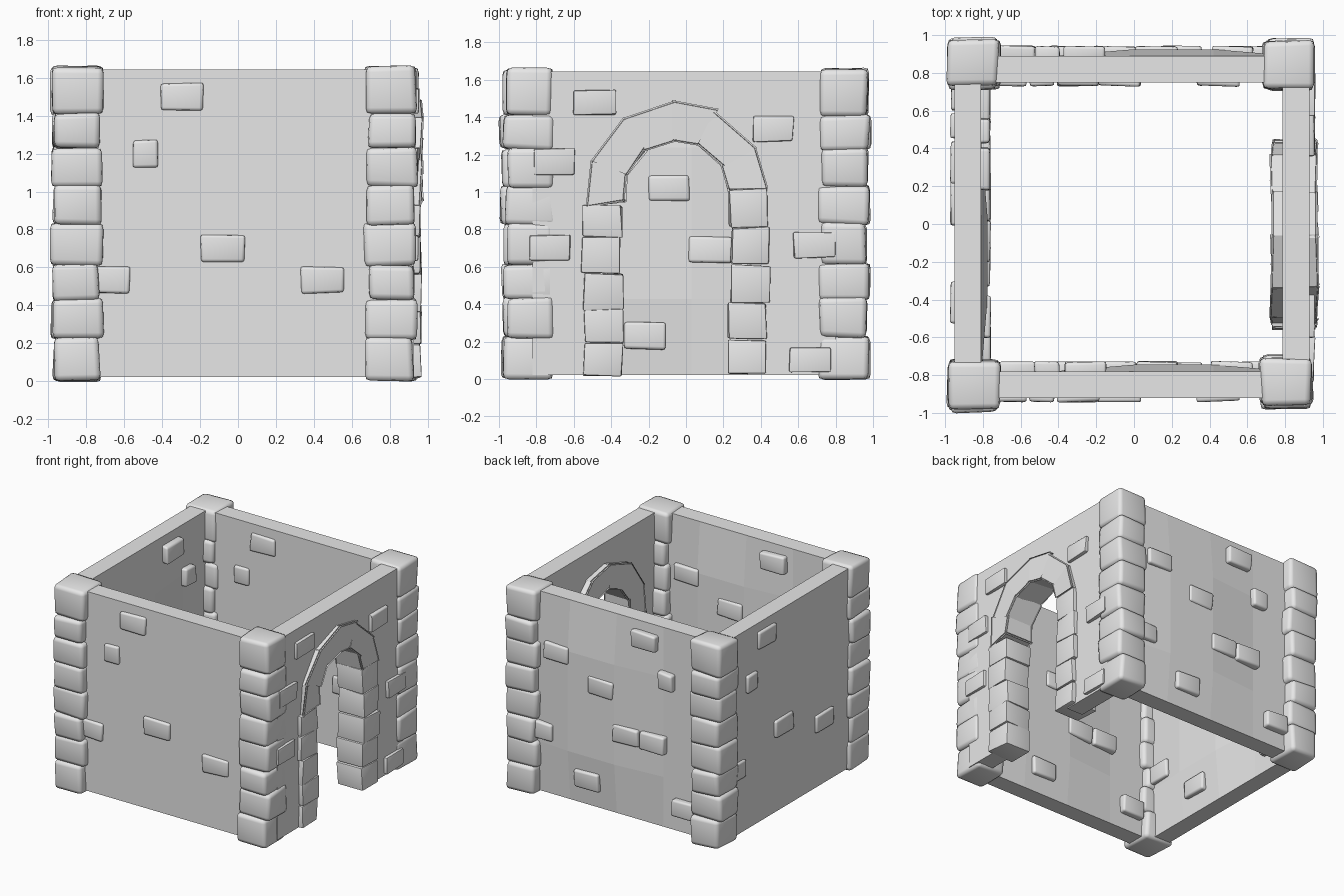
import bpy, bmesh, math, random
from mathutils import Matrix, Vector

random.seed(4)
if "Cube" in bpy.data.objects:
    bpy.data.objects.remove(bpy.data.objects["Cube"], do_unlink=True)

grey = bpy.data.materials.new("stone_grey")
grey.use_nodes = True
grey.diffuse_color = (0.8, 0.8, 0.8, 1)
grey.node_tree.nodes["Principled BSDF"].inputs["Base Color"].default_value = (0.8, 0.8, 0.8, 1)

BASE, TOP = 0.02, 1.645


def finish(bm, name, smooth=None, matrix=Matrix()):
    """Turn a bmesh into a named object; smooth is the sharp-edge angle."""
    bmesh.ops.recalc_face_normals(bm, faces=bm.faces)
    mesh = bpy.data.meshes.new(name)
    bm.to_mesh(mesh)
    bm.free()
    mesh.materials.append(grey)
    obj = bpy.data.objects.new(name, mesh)
    bpy.context.collection.objects.link(obj)
    obj.matrix_world = matrix
    if smooth:
        bpy.ops.object.select_all(action='DESELECT')
        obj.select_set(True)
        bpy.context.view_layer.objects.active = obj
        bpy.ops.object.shade_smooth_by_angle(angle=math.radians(smooth))
    return obj


def stone(bm, place, bevel, jitter):
    """Worn block: place() maps a -1..1 cube to the wanted shape."""
    verts = bmesh.ops.create_cube(bm, size=2)["verts"]
    for v in verts:
        wobble = Vector([random.uniform(-jitter, jitter) for _ in range(3)])
        v.co = Vector(place(*v.co)) + wobble
    edges = list({e for v in verts for e in v.link_edges})
    bmesh.ops.bevel(bm, geom=verts + edges, offset=bevel, segments=2,
                    profile=0.6, affect='EDGES')


def box(center, size):
    return lambda *p: [c + s * q / 2 for c, s, q in zip(center, size, p)]


# Plain walls: bricks on the outer (a) and inner (b) side, as (along, height, width)
SIDE_A = [(-.295, 1.5, .22), (-.49, 1.2, .13), (-.08, .7, .23),
          (.445, .535, .23), (-.67, .535, .2)]
SIDE_B = [(.52, 1.2, .22), (.12, 1.02, .22), (-.26, 1.5, .22), (-.46, 1.22, .13),
          (-.1, .69, .23), (-.34, .69, .22), (.25, .23, .22), (.66, .53, .2),
          (-.62, .22, .2)]


def plain_wall(name, matrix):
    bm = bmesh.new()
    bmesh.ops.create_cube(bm, size=1)
    bmesh.ops.scale(bm, vec=(1.68, .14, TOP - BASE), verts=bm.verts)
    bmesh.ops.translate(bm, vec=(0, -.85, (TOP + BASE) / 2), verts=bm.verts)
    long_edges = [e for e in bm.edges if e.calc_length() > .5]
    bmesh.ops.subdivide_edges(bm, edges=long_edges, cuts=3, use_grid_fill=True)
    # shallow swelling on the inner side
    for v in bm.verts:
        if v.co.y > -.8 and -.1 < v.co.x < .7 and .1 < v.co.z < 1.5:
            v.co.y += .035
    finish(bm, name + "_wall", matrix=matrix)

    bm = bmesh.new()
    for side, y in ((SIDE_A, -.91), (SIDE_B, -.77)):
        for x, z, width in side:
            stone(bm, box((x, y, z), (width, .08 if side is SIDE_B else .06, .14)), .016, .006)
    finish(bm, name + "_wall_bricks", 80, matrix)


plain_wall("front", Matrix())
plain_wall("back", Matrix.Translation((0, 1.67, 0)))
plain_wall("right", Matrix.Translation((-.03, .03, 0)) @ Matrix.Rotation(-math.pi / 2, 4, 'Z'))

# Doorway wall: one outline with the arched opening, given thickness
MID, SPRING, IN_R, OUT_R = -.05, 1.0, .285, .475
outline = [(-.82, BASE), (-.82, TOP), (.8, TOP), (.8, BASE)]
cut_r = (IN_R + OUT_R) / 2
outline.append((MID + cut_r, BASE))
for i in range(13):
    a = math.pi * i / 12
    outline.append((MID + cut_r * math.cos(a), SPRING + cut_r * math.sin(a)))
outline.append((MID - cut_r, BASE))
bm = bmesh.new()
face = bm.faces.new([bm.verts.new((.785, y, z)) for y, z in outline])
extruded = bmesh.ops.extrude_face_region(bm, geom=[face])["geom"]
bmesh.ops.translate(bm, vec=(.145, 0, 0),
                    verts=[g for g in extruded if isinstance(g, bmesh.types.BMVert)])
bmesh.ops.triangulate(bm, faces=[f for f in bm.faces if len(f.verts) > 4])
finish(bm, "doorway_wall")

bm = bmesh.new()
for y, z in [(-.49, 1.48), (.465, 1.34), (.685, .715), (.66, .105), (-.73, .7), (-.7, 1.16)]:
    stone(bm, box((.925, y, z), (.06, .22, .135)), .01, .008)
finish(bm, "doorway_wall_bricks", 50)

# Arch: straight legs of stacked blocks, then wedge stones around the curve
DEPTH_MID, DEPTH = .848, .23
bm = bmesh.new()
LEGS = [(-.445, [.01, .2, .37, .56, .76, .93]), (.337, [.02, .21, .41, .61, .81, 1.02])]
for y, levels in LEGS:
    for low, high in zip(levels, levels[1:]):
        shift = random.uniform(-.012, .012)
        stone(bm, box((DEPTH_MID, y + shift, (low + high) / 2),
                      (DEPTH, .205, high - low - .004)), .01, .009)
finish(bm, "arch_legs", 35)

bm = bmesh.new()
ANGLES = [3, 30, 64, 92, 127, 160, 189]
for start, end in zip(ANGLES, ANGLES[1:]):
    def wedge(u, v, w):
        a = math.radians((start + end) / 2 + v * ((end - start) / 2 - .6))
        r = (IN_R + OUT_R) / 2 + w * (OUT_R - IN_R) / 2
        return DEPTH_MID + u * DEPTH / 2, MID + r * math.cos(a), SPRING + r * math.sin(a)
    stone(bm, wedge, .01, .008)
finish(bm, "arch_curve", 35)

# Corner columns: eight rounded stones each, alternating long and short sides
COURSES = [.005, .225, .43, .61, .83, 1.03, 1.23, 1.41, 1.655]
CORNERS = {"front_right": (-.85, -.855), "front_left": (.805, -.835),
           "back_right": (-.85, .845), "back_left": (.82, .845)}
for name, (x, y) in CORNERS.items():
    bm = bmesh.new()
    for i, (low, high) in enumerate(zip(COURSES, COURSES[1:])):
        wide, narrow = .27, .245
        size = (narrow, wide) if i % 2 == 0 else (wide, narrow)
        dx, dy = (random.uniform(-.008, .008) for _ in range(2))
        stone(bm, box((x + dx, y + dy, (low + high) / 2), (*size, high - low + .008)),
              .03, .009)
    finish(bm, name + "_column", 80)
